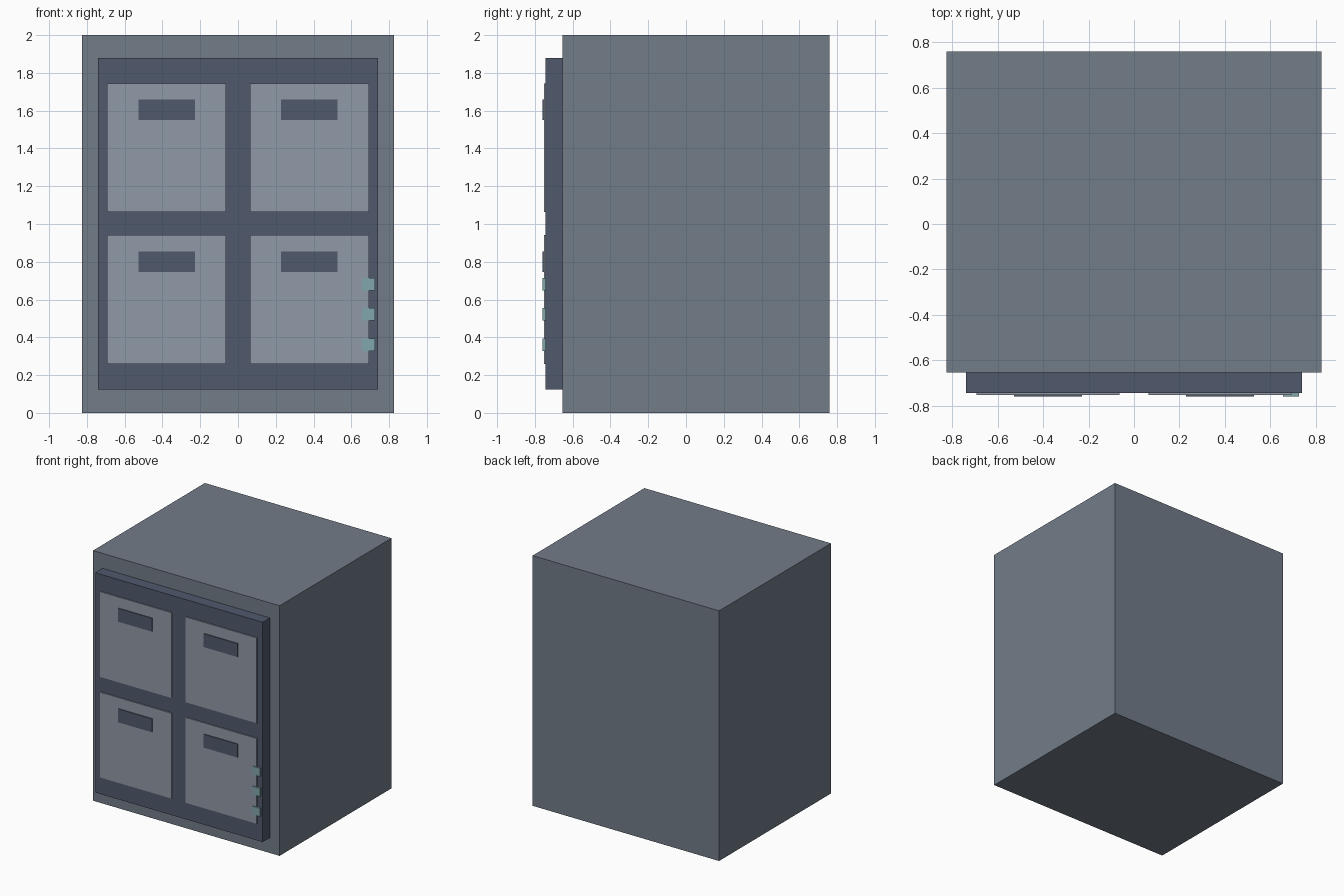
import bpy

if "Cube" in bpy.data.objects:
    bpy.data.objects.remove(bpy.data.objects["Cube"])


def material(name, rgb):
    mat = bpy.data.materials.new(name)
    mat.diffuse_color = (*rgb, 1)
    mat.use_nodes = True
    mat.node_tree.nodes["Principled BSDF"].inputs["Base Color"].default_value = mat.diffuse_color
    return mat


def box(name, x, y, z, mat):
    """Box from (min, max) ranges on each axis."""
    center = [(r[0] + r[1]) / 2 for r in (x, y, z)]
    bpy.ops.mesh.primitive_cube_add(size=1, location=center)
    obj = bpy.context.object
    obj.name = name
    obj.scale = [r[1] - r[0] for r in (x, y, z)]
    bpy.ops.object.transform_apply(location=False, rotation=False, scale=True)
    obj.data.materials.append(mat)
    return obj


body_mat = material("body_grey", (0.17, 0.20, 0.25))
door_mat = material("dark_slate", (0.08, 0.10, 0.15))
panel_mat = material("light_grey", (0.28, 0.32, 0.39))
light_mat = material("teal_light", (0.22, 0.39, 0.42))

# Cabinet body and raised front door
BODY_FRONT, DOOR_FRONT, PANEL_FRONT, DETAIL_FRONT = -0.653, -0.745, -0.753, -0.76
box("cabinet_body", (-0.825, 0.825), (BODY_FRONT, 0.76), (0, 2), body_mat)
box("front_door", (-0.74, 0.74), (DOOR_FRONT, BODY_FRONT), (0.123, 1.88), door_mat)

# Four drawer panels, each with a handle slot
for row, z in (("lower", 0.6), ("upper", 1.404)):
    for side, x in (("left", -0.378), ("right", 0.378)):
        box(f"{row}_{side}_panel", (x - 0.315, x + 0.315),
            (PANEL_FRONT, DOOR_FRONT), (z - 0.341, z + 0.341), panel_mat)
        box(f"{row}_{side}_handle", (x - 0.15, x + 0.15),
            (DETAIL_FRONT, PANEL_FRONT), (z + 0.147, z + 0.254), door_mat)

# Column of indicator lights overlapping the lower right panel edge
for i in range(3):
    z = 0.361 + 0.16 * i
    box(f"indicator_light_{i + 1}", (0.656, 0.726),
        (DETAIL_FRONT, DOOR_FRONT), (z - 0.033, z + 0.033), light_mat)
